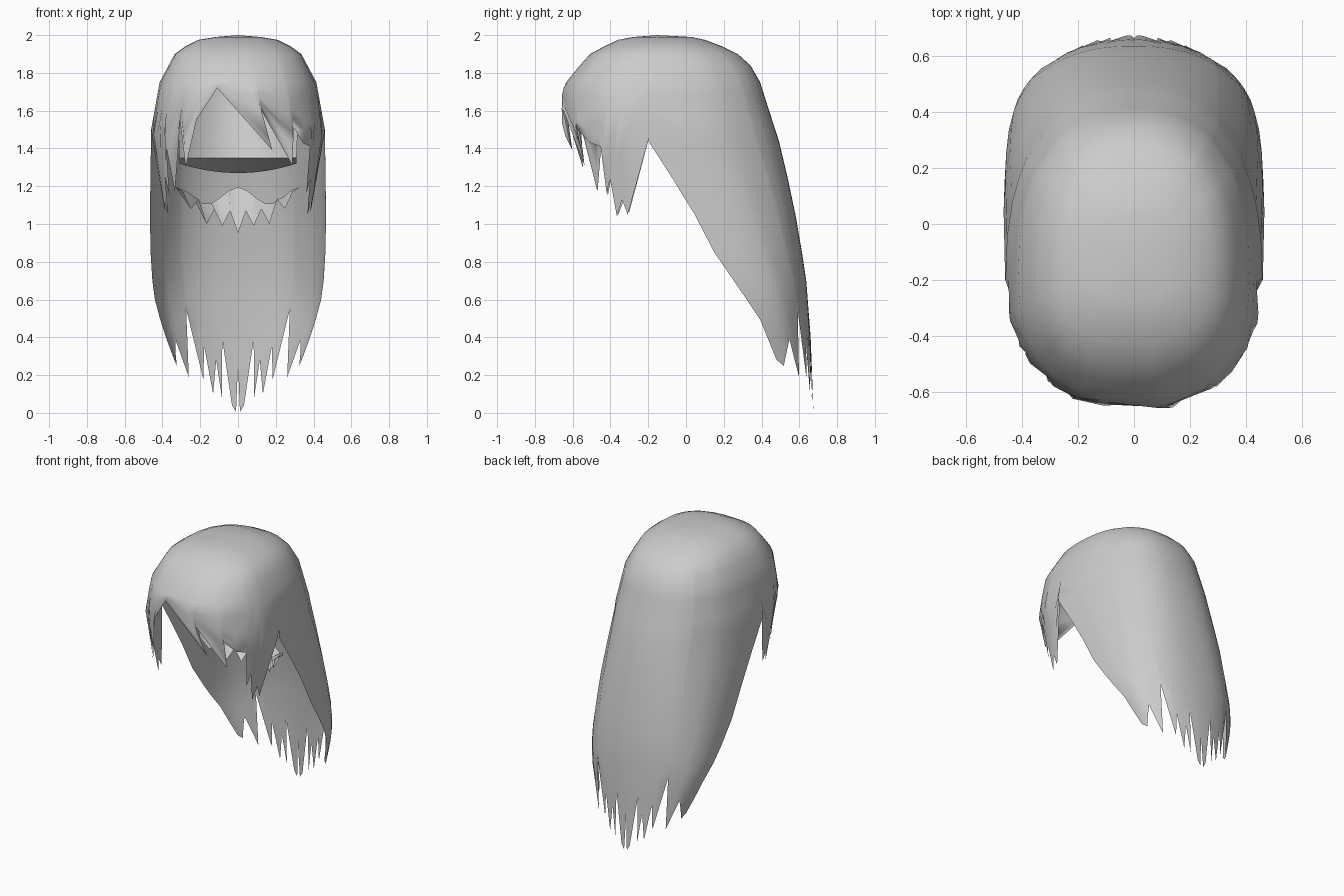
import bpy, bmesh, math

if "Cube" in bpy.data.objects:
    bpy.data.objects.remove(bpy.data.objects["Cube"])

hair = bpy.data.materials.new("hair_grey")
hair.diffuse_color = (0.6, 0.6, 0.6, 1)
hair.use_nodes = True
hair.node_tree.nodes["Principled BSDF"].inputs["Base Color"].default_value = hair.diffuse_color


def table(pts, z):
    """Linear lookup in a list of (z, value), z descending."""
    if z >= pts[0][0]:
        return pts[0][1]
    for (z0, a), (z1, b) in zip(pts, pts[1:]):
        if z >= z1:
            return a + (b - a) * (z0 - z) / (z0 - z1)
    return pts[-1][1]


# Side profile: front, back and widest line, plus half widths
FRONT = [(2, -.15), (1.99, -.28), (1.975, -.36), (1.91, -.5), (1.8, -.6), (1.72, -.66), (1.5, -.675),
         (1.39, -.63), (1.3, -.63), (1, -.62)]
BACK = [(2, -.15), (1.99, .03), (1.975, .1), (1.93, .22), (1.88, .31), (1.79, .38), (1.6, .44), (1.4, .505),
        (1, .59), (.72, .635), (.4, .66), (0, .675)]
SIDE = [(2, -.15), (1.8, -.2), (1.44, -.2), (1.1, .02), (.85, .15), (.5, .39), (.28, .48), (0, .54)]
CROWN_W = [(2, 0), (1.99, .12), (1.975, .21), (1.94, .28), (1.9, .335), (1.75, .415), (1.5, .46)]
WIDTH = CROWN_W + [(1, .467), (.75, .46), (.6, .44), (.45, .4), (.26, .33), (0, .3)]
FRINGE_W = CROWN_W + [(1.04, .39)]
# Roundness of the cross-section: 2 is an ellipse, more is boxier
FRONT_EXP = [(1.9, 2.4), (1.7, 2.2)]
BACK_EXP = [(.8, 2.4), (.3, 2)]


def shell_point(deg, z, front):
    a = math.radians(deg)
    c, s = math.cos(a), math.sin(a)
    p = 2 / table(FRONT_EXP if front else BACK_EXP, z)
    w = table(FRINGE_W if front else WIDTH, z)
    mid = table(SIDE, max(z, 1.44) if front else z)
    end = table(FRONT if front else BACK, z)
    x = math.copysign(abs(c) ** p, c) * w if abs(c) > 1e-6 else 0
    return (x, mid + (end - mid) * (abs(s) ** p if abs(s) > 1e-6 else 0), z)


def add_grid(bm, columns):
    vs = [[bm.verts.new(p) for p in col] for col in columns]
    for a, b in zip(vs, vs[1:]):
        for i in range(len(a) - 1):
            bm.faces.new((a[i], a[i + 1], b[i + 1], b[i]))


def finish(bm, name):
    bmesh.ops.remove_doubles(bm, verts=bm.verts, dist=.0005)
    bmesh.ops.recalc_face_normals(bm, faces=bm.faces)
    for f in bm.faces:
        f.smooth = True
    me = bpy.data.meshes.new(name)
    bm.to_mesh(me)
    bm.free()
    me.materials.append(hair)
    ob = bpy.data.objects.new(name, me)
    bpy.context.collection.objects.link(ob)
    return ob


CROWN = [2, 1.99, 1.975, 1.94, 1.9, 1.84, 1.75]

# Fringe hem: root angle, tip angle, tip height
fringe = [(0, 0, 1.44), (13, 13, 1.05), (17, 17, 1.13), (21, 21, 1.04), (26, 26, 1.24), (29, 29, 1.16),
          (33, 33, 1.41), (42, 42, 1.43), (52, 52, 1.51), (58, 50, 1.31), (77, 77, 1.62), (84, 68, 1.39),
          (103, 103, 1.72), (115, 117, 1.55), (126, 128, 1.3), (131, 131, 1.55), (143, 143, 1.17),
          (147, 147, 1.4), (152, 152, 1.15), (155, 155, 1.25), (160, 160, 1.05), (164, 164, 1.12),
          (168, 168, 1.06), (180, 180, 1.44)]
front_cols = []
for root, tip, hem in fringe:
    col = [shell_point(root, z, True) for z in CROWN]
    for k in range(1, 6):
        t = k / 5
        col.append(shell_point(root + (tip - root) * t, 1.75 + (hem - 1.75) * t, True))
    front_cols.append(col)

# Long back hem: angle from the side, tip height (mirrored)
half = [(0, .28), (10, .25), (20, .32), (29, .39), (36, .19), (52, .55), (55, .18), (61, .35),
        (65, .1), (70, .28), (74, .08), (78, .39), (84, .04), (88, .005), (90, .26)]
back_hem = half + [(180 - a, h) for a, h in half[-2::-1]]
back_cols = []
for a, hem in back_hem:
    zs = CROWN + [1.75 - .31 * k / 5 for k in range(1, 6)] + [1.25, 1.05, .85, .7, .6]
    zs += [.6 + (hem - .6) * k / 3 for k in range(1, 4)]
    back_cols.append([shell_point(a, z, False) for z in zs])

bm = bmesh.new()
add_grid(bm, front_cols)
add_grid(bm, back_cols)
finish(bm, "long_hair_shell")

# Scalp lining inside the crown, and its underside running back
scalp, under, nape = [], [], []
tips = [1.17, 1.08, 1.13, 1.0, 1.08, .99, 1.07, .95]
tips = tips + tips[-2::-1]
for i, tip in enumerate(tips):
    u = (i - 7) / 7
    k = 1 - u * u
    edge = (u * .31, .07 + .14 * k, 1.35)
    scalp.append([(u * .3, .15 + .18 * k, 1.76), (u * .32, .12 + .17 * k, 1.6), edge])
    under.append([edge, (u * .31, .2 + .28 * k, 1.32 - .05 * k)])
    # Jagged nape strip with a wavy upper edge
    top = 1.15 + .045 * math.cos(2 * math.pi * u)
    nape.append([(u * .33, .03 + .25 * k, top), (u * .29, -.01 + .18 * k, tip)])

for name, cols in (("scalp_lining", scalp), ("lining_underside", under), ("nape_strands", nape)):
    bm = bmesh.new()
    add_grid(bm, cols)
    finish(bm, name)
